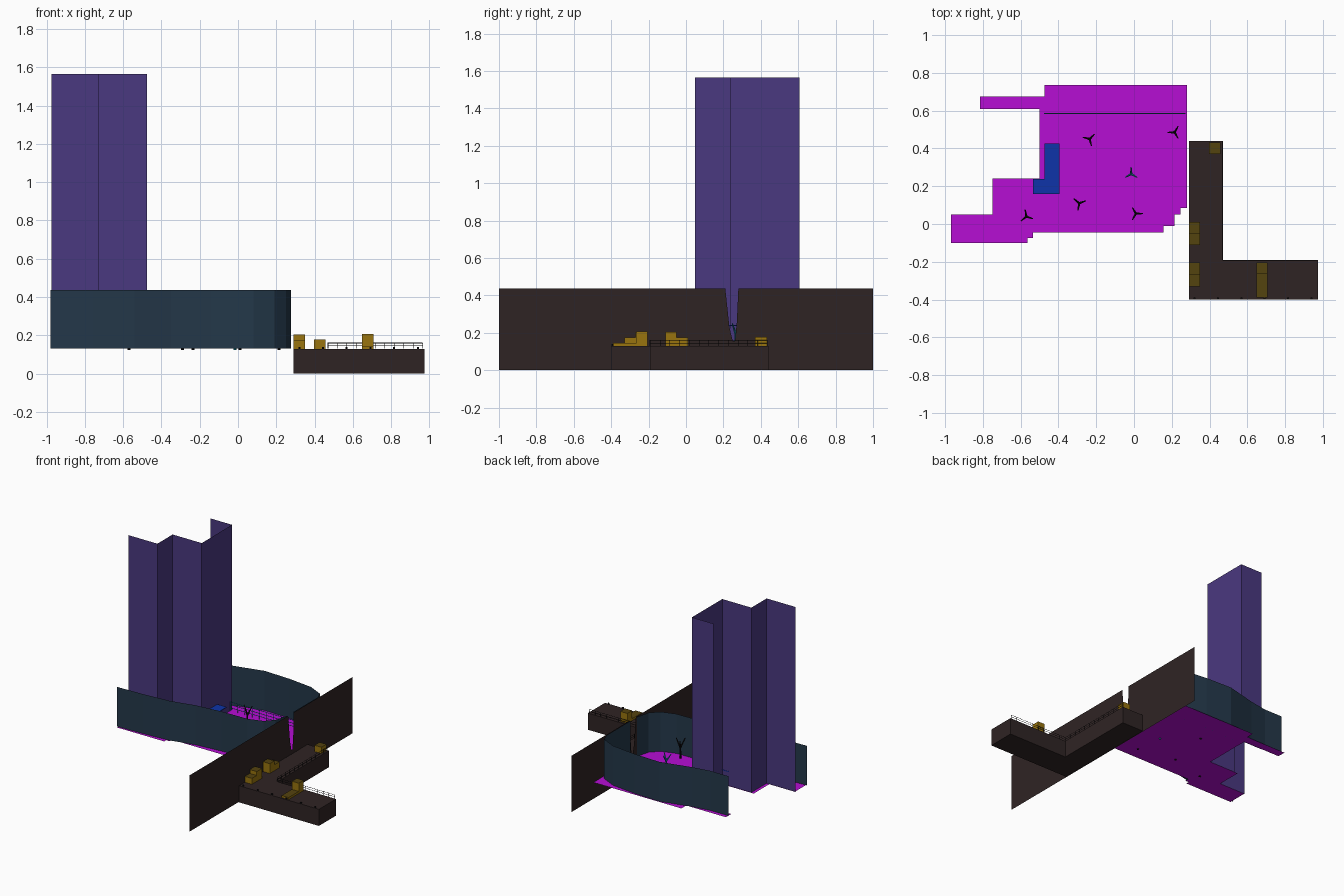
import bpy, bmesh, math
from mathutils import Vector, Matrix

if "Cube" in bpy.data.objects:
    bpy.data.objects.remove(bpy.data.objects["Cube"])


def lin(c):
    c /= 255
    return c / 12.92 if c <= 0.04045 else ((c + 0.055) / 1.055) ** 2.4


def mat(name, r, g, b):
    m = bpy.data.materials.new(name)
    m.diffuse_color = (lin(r), lin(g), lin(b), 1)
    m.use_nodes = True
    m.node_tree.nodes["Principled BSDF"].inputs["Base Color"].default_value = m.diffuse_color
    return m


MAGENTA = mat("magenta floor", 182, 14, 212)
PURPLE = mat("purple tower", 74, 56, 128)
TEAL = mat("dark teal wall", 36, 56, 74)
BROWN = mat("dark brown stone", 47, 36, 36)
YELLOW = mat("ochre crate", 152, 116, 14)
OLIVE = mat("dark ochre lid", 84, 67, 15)
BLUE = mat("blue awning", 14, 52, 168)
CYAN = mat("cyan metal", 24, 130, 150)
BLACK = mat("near black", 18, 16, 18)


def finish(name, bm, *mats):
    me = bpy.data.meshes.new(name)
    bm.to_mesh(me)
    bm.free()
    for m in mats:
        me.materials.append(m)
    ob = bpy.data.objects.new(name, me)
    bpy.context.collection.objects.link(ob)
    return ob


def add_box(bm, x0, x1, y0, y1, z0, z1):
    mtx = Matrix.Translation(((x0 + x1) / 2, (y0 + y1) / 2, (z0 + z1) / 2))
    mtx = mtx @ Matrix.Diagonal((x1 - x0, y1 - y0, z1 - z0, 1))
    bmesh.ops.create_cube(bm, size=1, matrix=mtx)


def add_rod(bm, a, b, r0, r1, sides=5):
    a, b = Vector(a), Vector(b)
    d = b - a
    mtx = Matrix.Translation((a + b) / 2) @ d.to_track_quat('Z', 'Y').to_matrix().to_4x4()
    bmesh.ops.create_cone(bm, cap_ends=True, segments=sides, radius1=r0, radius2=r1,
                          depth=d.length, matrix=mtx)


def plate(name, pts, m, depth=0):
    """Flat outline, optionally pushed up into a solid."""
    bm = bmesh.new()
    f = bm.faces.new([bm.verts.new(p) for p in pts])
    if depth:
        ext = bmesh.ops.extrude_face_region(bm, geom=[f])
        bmesh.ops.translate(bm, vec=(0, 0, depth),
                            verts=[v for v in ext["geom"] if isinstance(v, bmesh.types.BMVert)])
        bmesh.ops.recalc_face_normals(bm, faces=bm.faces)
    return finish(name, bm, m)


def curtain(name, path, z0, z1, m):
    """Thin upright sheet along a plan path."""
    bm = bmesh.new()
    lo = [bm.verts.new((x, y, z0)) for x, y in path]
    hi = [bm.verts.new((x, y, z1)) for x, y in path]
    for i in range(len(path) - 1):
        bm.faces.new((lo[i], lo[i + 1], hi[i + 1], hi[i]))
    return finish(name, bm, m)


def railing(name, a, b, height, count, rails, m, r=0.002):
    bm = bmesh.new()
    a, b = Vector((*a, 0.13)), Vector((*b, 0.13))
    for i in range(count + 1):
        p = a.lerp(b, i / count)
        add_rod(bm, p, p + Vector((0, 0, height)), r, r, 4)
    for k in range(1, rails + 1):
        up = Vector((0, 0, height * k / rails))
        add_rod(bm, a + up, b + up, r, r, 4)
    return finish(name, bm, m)


# Plaza floor with stepped tile edge
floor = [(-.97, -.1), (-.565, -.1), (-.565, -.075), (-.535, -.075), (-.535, -.045), (.155, -.045),
         (.155, -.01), (.215, -.01), (.215, .05), (.245, .05), (.245, .085), (.28, .085),
         (.28, .735), (-.475, .735), (-.475, .675), (-.815, .675), (-.815, .61), (-.5, .61),
         (-.5, .24), (-.75, .24), (-.75, .05), (-.97, .05)]
plate("plaza_floor", [(x, y, .13) for x, y in floor], MAGENTA)

# Tall zigzag building front
curtain("tower_facade", [(-.975, .048), (-.726, .048), (-.726, .235), (-.476, .235),
                         (-.476, .607), (-.66, .607)], .13, 1.565, PURPLE)

# Curved cavern walls, open where the passage cuts through
curtain("curved_wall_front", [(-.98, -.086), (-.76, -.08), (-.54, -.064), (-.35, -.02), (-.14, 0),
                              (.08, .005), (.19, .04), (.25, .1), (.277, .205)], .13, .437, TEAL)
curtain("curved_wall_back", [(.277, .285), (.277, .58), (.255, .64), (.14, .695), (-.06, .72),
                             (-.28, .728), (-.52, .668), (-.66, .645), (-.815, .645)], .13, .437, TEAL)

# Long cliff sheet with a narrow notch
cliff = [(-1, 0), (1, 0), (1, .437), (.28, .437), (.272, .26), (.262, .155), (.25, .155),
         (.232, .23), (.21, .437), (-1, .437)]
plate("cliff_wall", [(.284, y, z) for y, z in cliff], BROWN)

# L-shaped quay
quay = [(.29, -.4), (.975, -.4), (.975, -.19), (.472, -.19), (.472, .44), (.29, .44)]
plate("quay", [(x, y, 0) for x, y in quay], BROWN, .129)

# Crates with darker lids
crates = [(.29, .35, -.11, -.05, .205), (.29, .35, -.05, .01, .175),
          (.29, .35, -.33, -.27, .175), (.29, .35, -.27, -.205, .205),
          (.648, .708, -.39, -.265, .145), (.648, .708, -.265, -.205, .208),
          (.398, .458, .37, .432, .178)]
bm = bmesh.new()
for x0, x1, y0, y1, top in crates:
    add_box(bm, x0, x1, y0, y1, .129, top)
bm.normal_update()
for f in bm.faces:
    f.material_index = 1 if f.normal.z > .5 else 0
finish("crates", bm, YELLOW, OLIVE)

# Quay railings and edge bollards
railing("quay_railing_long", (.47, -.193), (.965, -.193), .03, 10, 2, BLACK, .0015)
railing("quay_railing_side", (.469, -.19), (.469, .435), .03, 12, 2, BLACK, .0015)
bm = bmesh.new()
for i in range(6):
    x = .32 + i * .124
    add_rod(bm, (x, -.393, .12), (x, -.393, .14), .006, .006, 6)
finish("bollards", bm, BLACK)

# Plaza railing
railing("plaza_railing", (-.475, .585), (.272, .585), .07, 12, 3, CYAN, .0025)

# Awning wrapped round the tower corner
awning = [(-.535, .16), (-.395, .16), (-.395, .425), (-.475, .425), (-.475, .237), (-.535, .237)]
plate("corner_awning", [(x, y, .237) for x, y in awning], BLUE, .005)


# Bare forked trees, one of them a cyan sapling
def tree(name, x, y, turn, m, height=.15, spread=.036):
    bm = bmesh.new()
    fork = (x, y, .13 + height * .55)
    add_rod(bm, (x, y, .124), fork, .008, .006)
    for k in range(3):
        a = math.radians(turn + 120 * k)
        tip = (x + spread * math.cos(a), y + spread * math.sin(a), .13 + height)
        add_rod(bm, fork, tip, .007, .003)
    finish(name, bm, m)


spots = [(-.235, .45, 45), (.215, .485, 60), (-.57, .04, 100), (-.29, .11, 20), (.01, .055, 0)]
for i, (x, y, turn) in enumerate(spots):
    tree(f"bare_tree_{i + 1}", x, y, turn, BLACK)
tree("cyan_tree", -.015, .265, 90, CYAN, .12, .035)
